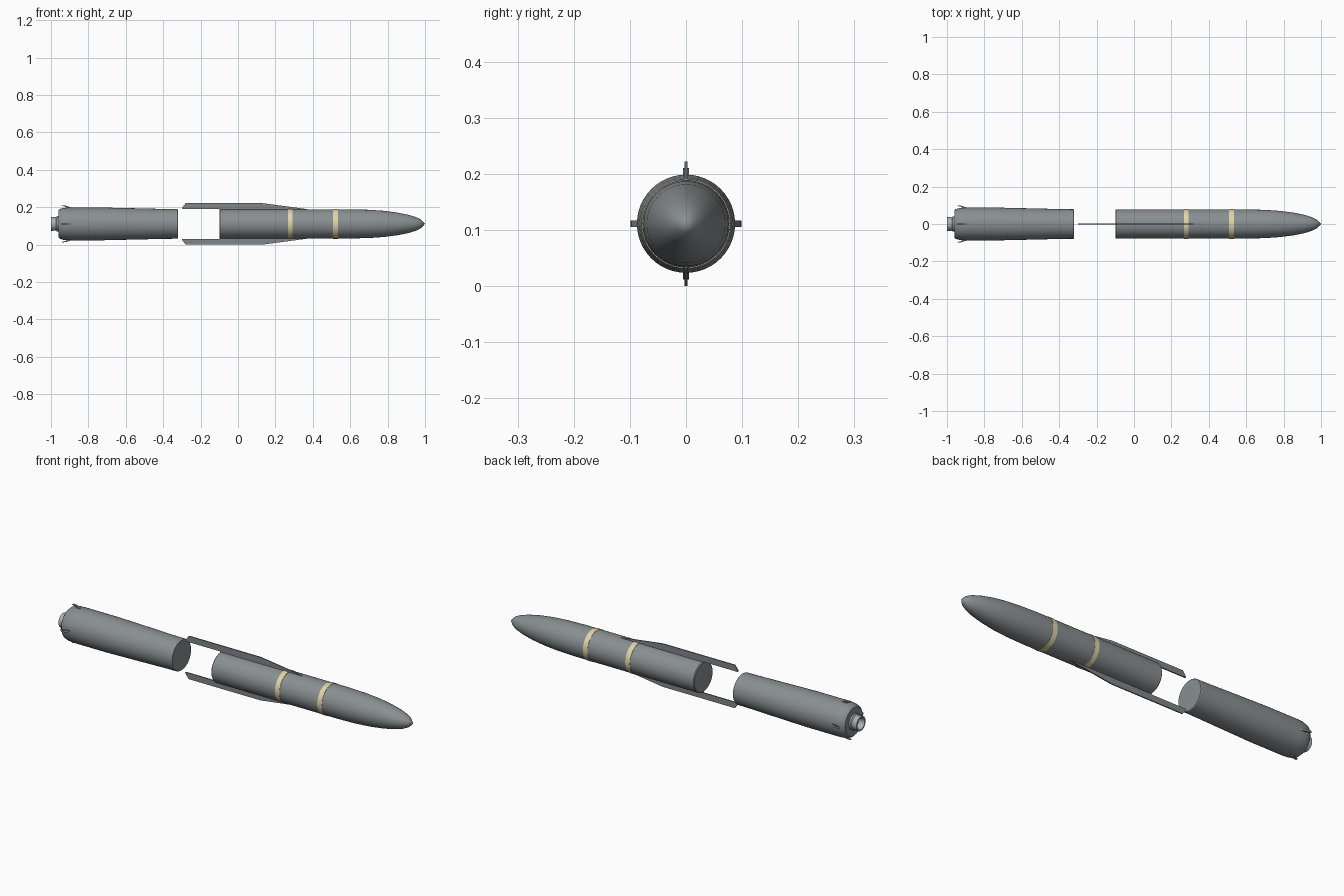
import bpy, bmesh, math
from mathutils import Matrix

if "Cube" in bpy.data.objects:
    bpy.data.objects.remove(bpy.data.objects["Cube"])

CZ = 0.111   # height of the long axis
SEG = 48


def material(name, rgb):
    m = bpy.data.materials.new(name)
    m.diffuse_color = (*rgb, 1)
    m.use_nodes = True
    m.node_tree.nodes["Principled BSDF"].inputs["Base Color"].default_value = m.diffuse_color
    return m


grey = material("body grey", (0.25, 0.275, 0.285))
fin_grey = material("fin grey", (0.22, 0.24, 0.25))
cream = material("cream band", (0.74, 0.66, 0.40))
pale = material("nozzle grey", (0.42, 0.44, 0.45))


def finish(bm, name, mat, smooth=True):
    bmesh.ops.remove_doubles(bm, verts=bm.verts, dist=1e-5)
    bmesh.ops.recalc_face_normals(bm, faces=bm.faces)
    me = bpy.data.meshes.new(name)
    bm.to_mesh(me)
    bm.free()
    ob = bpy.data.objects.new(name, me)
    bpy.context.collection.objects.link(ob)
    me.materials.append(mat)
    if smooth:
        bpy.context.view_layer.objects.active = ob
        ob.select_set(True)
        bpy.ops.object.shade_smooth_by_angle(angle=math.radians(30))
        ob.select_set(False)
    return ob


def lathe(name, profile, mat):
    """Spin a list of (x, radius) points about the long axis."""
    bm = bmesh.new()
    vs = [bm.verts.new((x, 0, CZ + r)) for x, r in profile]
    es = [bm.edges.new(p) for p in zip(vs, vs[1:])]
    bmesh.ops.spin(bm, geom=vs + es, cent=(0, 0, CZ), axis=(1, 0, 0),
                   angle=2 * math.pi, steps=SEG, use_duplicate=False)
    return finish(bm, name, mat)


def plate(name, outline, thick, angle, mat):
    """Thin plate from an (x, radius) outline, turned about the long axis."""
    bm = bmesh.new()
    f = bm.faces.new([bm.verts.new((x, -thick / 2, r)) for x, r in outline])
    g = bmesh.ops.extrude_face_region(bm, geom=[f])
    bmesh.ops.translate(bm, vec=(0, thick, 0),
                        verts=[v for v in g["geom"] if isinstance(v, bmesh.types.BMVert)])
    bm.transform(Matrix.Translation((0, 0, CZ)) @ Matrix.Rotation(angle, 4, 'X'))
    return finish(bm, name, mat, smooth=False)


# Front section: straight tube running into a rounded nose
lathe("front_body", [(-0.10, 0), (-0.10, 0.074), (-0.096, 0.078), (0.50, 0.078),
                     (0.60, 0.078), (0.70, 0.0755), (0.78, 0.070), (0.85, 0.061),
                     (0.91, 0.049), (0.95, 0.037), (0.975, 0.025),
                     (0.985, 0.016), (1.0, 0.0)], grey)

# Painted bands
for i, x in enumerate((0.266, 0.508)):
    lathe(f"band_{i + 1}", [(x, 0.077), (x, 0.0795), (x + 0.026, 0.0795),
                            (x + 0.026, 0.077)], cream)

# Rear section, slightly wider towards the tail
lathe("rear_body", [(-0.96, 0), (-0.96, 0.072), (-0.952, 0.080), (-0.93, 0.086),
                    (-0.90, 0.0875), (-0.72, 0.0875), (-0.52, 0.083), (-0.40, 0.080),
                    (-0.325, 0.079), (-0.322, 0.077), (-0.322, 0)], grey)

# Hollow tail nozzle with a collar
lathe("nozzle", [(-0.958, 0.041), (-0.968, 0.041), (-0.972, 0.036), (-1.0, 0.037),
                 (-1.0, 0.030), (-0.97, 0.022), (-0.97, 0)], pale)

# Long upper and lower strakes
for name, a in (("upper_strake", 0), ("lower_strake", math.pi)):
    plate(name, [(-0.30, 0.084), (-0.28, 0.111), (0.13, 0.111), (0.22, 0.099),
                 (0.37, 0.079), (0.37, 0.076), (0.13, 0.076), (-0.10, 0.076),
                 (-0.10, 0.080), (-0.297, 0.080)], 0.006, a, fin_grey)

# Small swept tail tabs
for i in range(4):
    plate(f"tail_tab_{i + 1}", [(-0.945, 0.097), (-0.94, 0.099), (-0.92, 0.097),
                                (-0.89, 0.087), (-0.89, 0.083), (-0.925, 0.083),
                                (-0.918, 0.090), (-0.93, 0.0935)],
          0.011, i * math.pi / 2, fin_grey)
